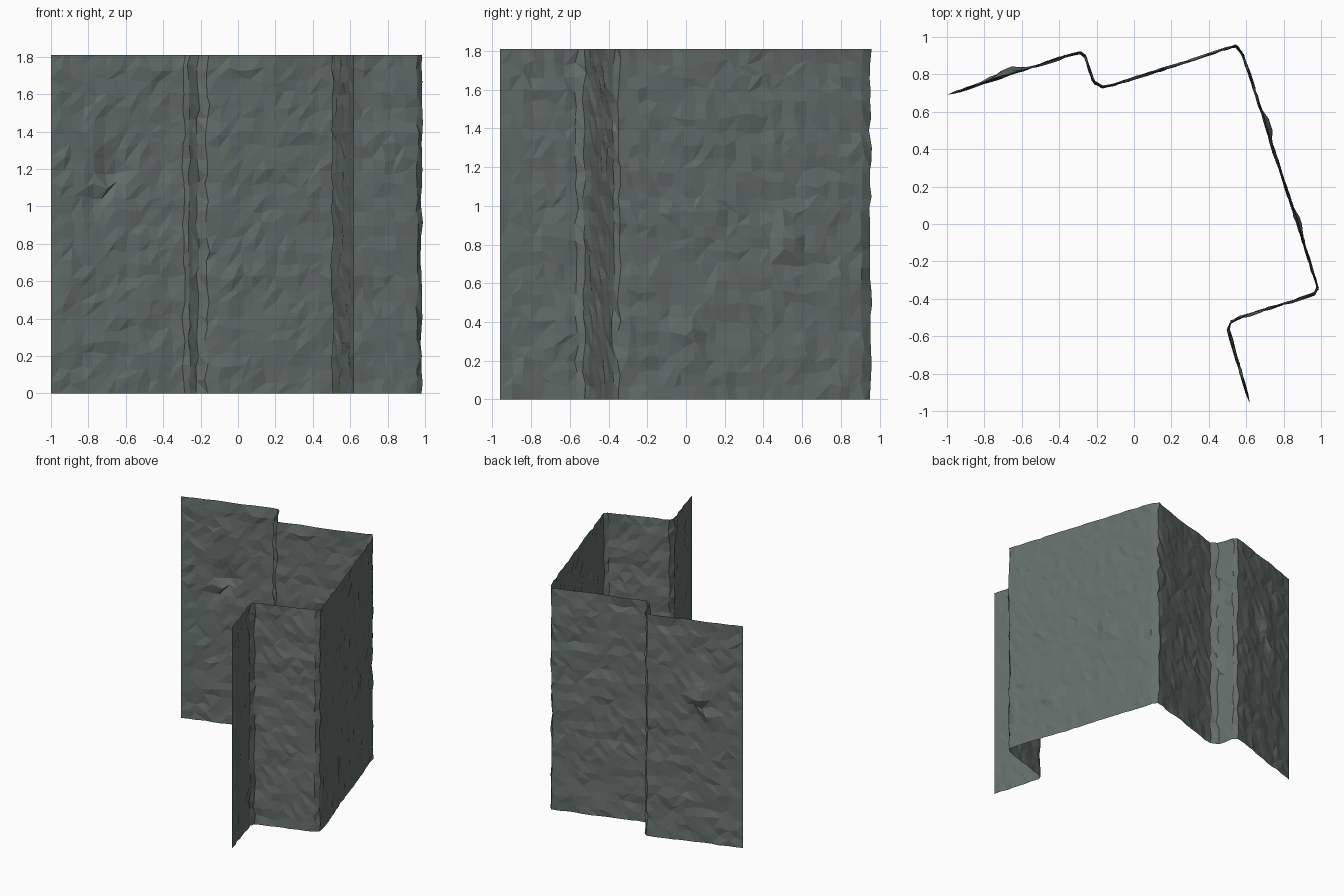
import bpy, bmesh, math, random
from mathutils import Vector, noise

if "Cube" in bpy.data.objects:
    bpy.data.objects.remove(bpy.data.objects["Cube"])

random.seed(4)
HEIGHT, ROWS, STEP = 1.81, 26, 0.06

# Plan outline of the folded rock wall, left end to front end
outline = [(-1.0, 0.69), (-0.36, 0.9), (-0.29, 0.918), (-0.26, 0.895), (-0.24, 0.82),
           (-0.215, 0.76), (-0.165, 0.732), (-0.1, 0.748), (0.5, 0.94), (0.548, 0.952),
           (0.58, 0.91), (0.62, 0.79), (0.955, -0.25), (0.982, -0.345), (0.96, -0.375),
           (0.89, -0.398), (0.56, -0.503), (0.515, -0.525), (0.503, -0.565), (0.52, -0.62),
           (0.62, -0.96)]

# Resample the long runs, keep the rounded corners
path = []
for a, b in zip(outline, outline[1:]):
    a, b = Vector(a), Vector(b)
    n = max(1, round((b - a).length / STEP))
    path += [a.lerp(b, i / n) for i in range(n)]
path.append(Vector(outline[-1]))

# Outward lumps: centre, radius, height
lumps = [((-0.67, 0.8, 1.2), 0.07, 0.045), ((-0.74, 0.775, 1.04), 0.06, 0.022),
         ((0.71, 0.53, 0.81), 0.07, 0.04), ((0.885, 0.01, 0.37), 0.07, 0.03)]


def relief(p):
    """Rough rock surface, stretched sideways, with a few lumps."""
    q = Vector((p.x * 4, p.y * 4, p.z * 9))
    d = 0.010 * noise.noise(q) + random.uniform(-0.006, 0.006)
    for c, r, h in lumps:
        d += h * math.exp(-((p - Vector(c)).length / r) ** 2)
    return d


# Wall sheet: a jittered grid swept along the outline
bm = bmesh.new()
grid = []
last = len(path) - 1
for i, p in enumerate(path):
    t = (path[min(i + 1, last)] - path[max(i - 1, 0)]).normalized()
    normal = Vector((-t.y, t.x, 0))
    gap = min((path[j] - p).length for j in (i - 1, i + 1) if 0 <= j <= last)
    column = []
    for k in range(ROWS + 1):
        v = Vector((p.x, p.y, HEIGHT * k / ROWS))
        if 0 < k < ROWS:
            v.z += random.uniform(-0.02, 0.02)
        if 0 < i < last:
            slide = t * random.uniform(-0.25, 0.25) * gap
            v += Vector((slide.x, slide.y, 0))
            v += normal * relief(v)
        column.append(bm.verts.new(v))
    grid.append(column)
for c0, c1 in zip(grid, grid[1:]):
    for k in range(ROWS):
        a, b, c, d = c0[k], c0[k + 1], c1[k + 1], c1[k]
        if random.random() < 0.75:
            bm.faces.new((a, b, c))
            bm.faces.new((a, c, d))
        else:
            bm.faces.new((a, b, d))
            bm.faces.new((b, c, d))

mesh = bpy.data.meshes.new("rock_wall")
bm.to_mesh(mesh)
bm.free()
wall = bpy.data.objects.new("rock_wall", mesh)
bpy.context.collection.objects.link(wall)

# Dark grey-green stone
stone = bpy.data.materials.new("grey_green_stone")
stone.diffuse_color = (0.125, 0.16, 0.15, 1)
stone.use_nodes = True
stone.node_tree.nodes["Principled BSDF"].inputs["Base Color"].default_value = stone.diffuse_color
mesh.materials.append(stone)
